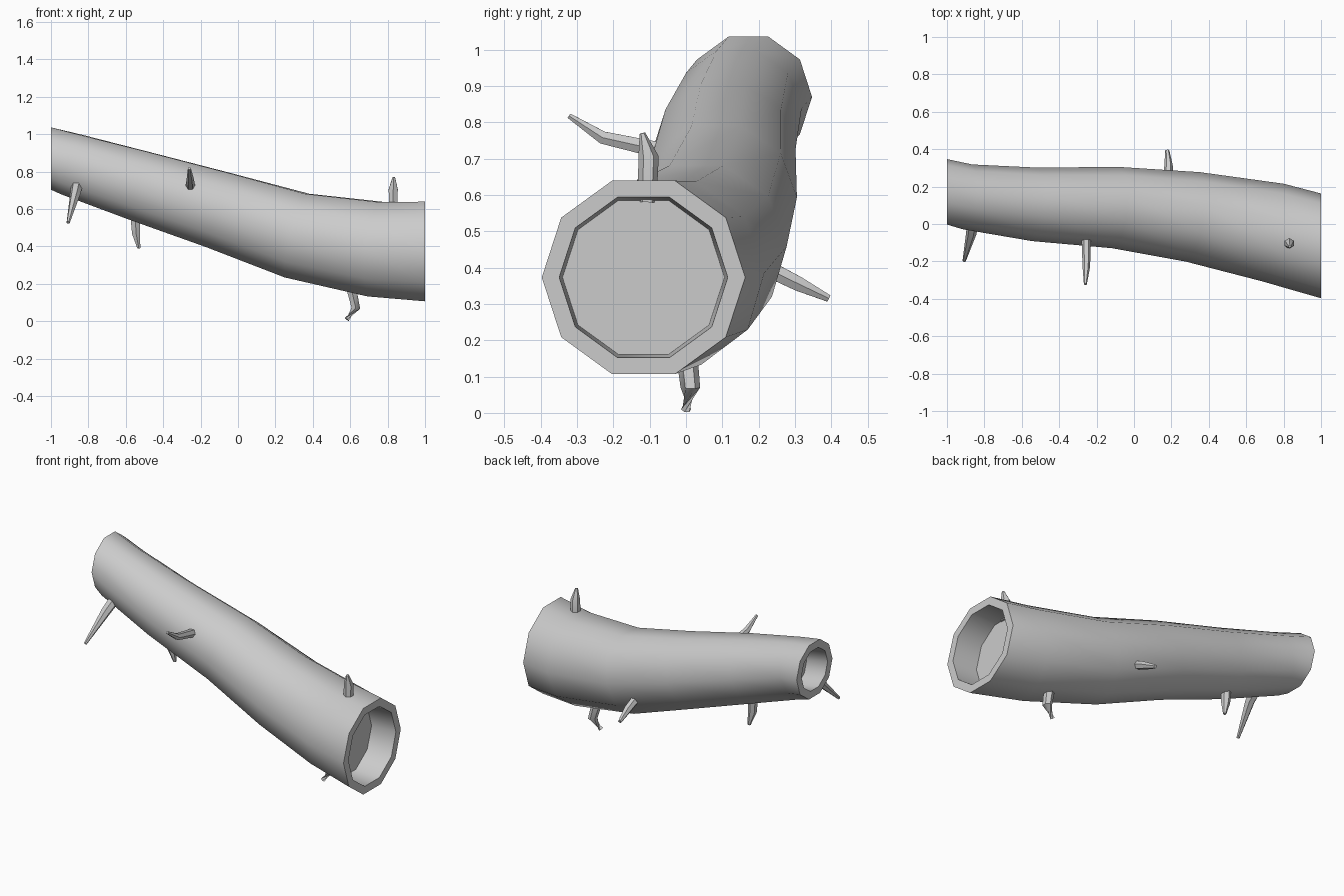
import bpy, bmesh, math
from mathutils import Vector

if "Cube" in bpy.data.objects:
    bpy.data.objects.remove(bpy.data.objects["Cube"])


def frame(t):
    # Side and up directions for a ring facing along t
    ref = Vector((0, 0, 1)) if abs(t.z) < 0.8 else Vector((1, 0, 0))
    u = ref.cross(t).normalized()
    return u, t.cross(u)


def tube(name, rings, sides, angle=50):
    # rings: (centre, radius, facing); lofted in order and capped at both ends
    bm = bmesh.new()
    loops = []
    for c, r, t in rings:
        u, v = frame(t)
        loops.append([bm.verts.new(c + r * (math.cos(a) * u + math.sin(a) * v))
                      for a in (2 * math.pi * i / sides for i in range(sides))])
    for a, b in zip(loops, loops[1:]):
        for i in range(sides):
            j = (i + 1) % sides
            bm.faces.new((a[i], a[j], b[j], b[i]))
    bm.faces.new(loops[0][::-1])
    bm.faces.new(loops[-1])
    bmesh.ops.recalc_face_normals(bm, faces=bm.faces)
    me = bpy.data.meshes.new(name)
    bm.to_mesh(me)
    bm.free()
    ob = bpy.data.objects.new(name, me)
    bpy.context.collection.objects.link(ob)
    bpy.ops.object.select_all(action='DESELECT')
    ob.select_set(True)
    bpy.context.view_layer.objects.active = ob
    bpy.ops.object.shade_smooth_by_angle(angle=math.radians(angle))
    return ob


X = Vector((1, 0, 0))

# Log: decagonal trunk, thicker toward the right end, both ends cut square
trunk = [(-1, .172, .87, .175), (-.89, .145, .838, .175), (-.53, .105, .725, .197),
         (-.1, .088, .593, .218), (.315, .038, .458, .242), (.74, -.045, .385, .267),
         (1, -.117, .373, .28)]
pts = [Vector(p[:3]) for p in trunk]
body = []
for i, p in enumerate(trunk):
    inner = 0 < i < len(trunk) - 1
    t = (pts[i + 1] - pts[i - 1]).normalized() if inner else X
    body.append((pts[i], p[3], t))

# Shallow hollows in both ends: rim, wall and floor
left = [(Vector((-.84, .14, .825)), .12, X), (pts[0], .128, X)]
right = [(pts[-1], .232, X), (Vector((.84, -.117, .373)), .223, X)]
tube("log", left + body + right, 10)


def twig(path, radii):
    # Short bent twig stub, tapering to a blunt tip
    p = [Vector(q) for q in path]
    t = [p[1] - p[0], p[2] - p[0], p[2] - p[1]]
    tube("twig", [(p[i], radii[i], t[i].normalized()) for i in range(3)], 6)


twig([(.83, -.107, .58), (.83, -.103, .705), (.833, -.12, .77)], (.026, .028, .008))
twig([(.605, 0, .18), (.63, .012, .07), (.582, 0, .01)], (.03, .027, .014))
twig([(-.255, -.06, .72), (-.255, -.23, .758), (-.26, -.322, .818)], (.026, .02, .008))
twig([(-.552, .13, .6), (-.545, .13, .47), (-.53, .14, .39)], (.03, .025, .009))
twig([(.18, .22, .40), (.185, .31, .355), (.178, .393, .315)], (.026, .023, .011))
twig([(-.86, .03, .735), (-.87, -.05, .68), (-.908, -.197, .527)], (.032, .028, .009))
